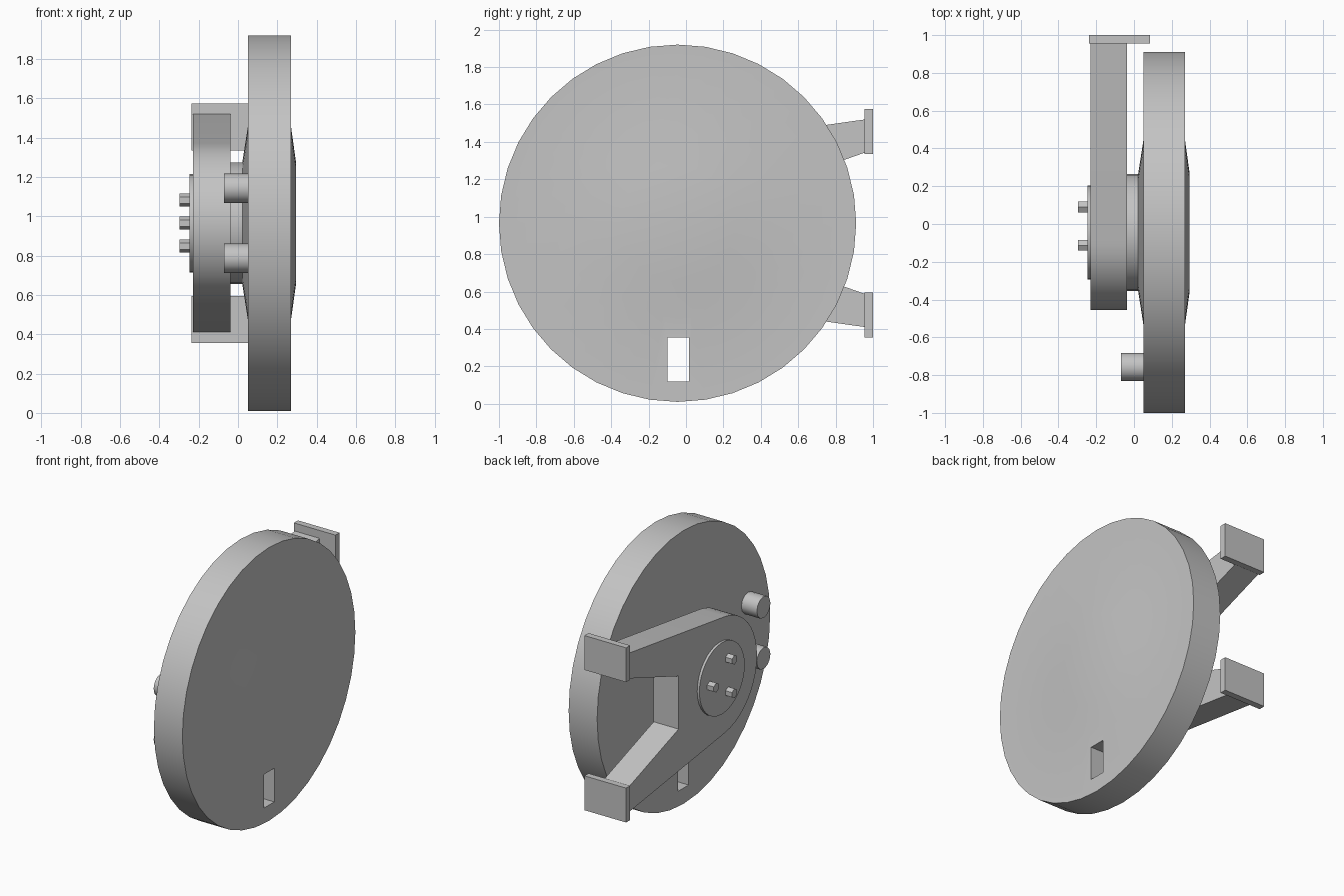
import bpy, bmesh
from math import sin, cos, pi, radians

cube = bpy.data.objects.get("Cube")
if cube:
    bpy.data.objects.remove(cube, do_unlink=True)

CY, CZ = -0.045, 0.965   # common axle line, parallel to x

grey = bpy.data.materials.new("plain grey")
grey.use_nodes = True
grey.diffuse_color = (0.55, 0.55, 0.55, 1)
grey.node_tree.nodes["Principled BSDF"].inputs["Base Color"].default_value = (0.55, 0.55, 0.55, 1)


def finish(name, bm):
    bmesh.ops.recalc_face_normals(bm, faces=bm.faces)
    mesh = bpy.data.meshes.new(name)
    bm.to_mesh(mesh)
    bm.free()
    mesh.materials.append(grey)
    ob = bpy.data.objects.new(name, mesh)
    bpy.context.collection.objects.link(ob)
    return ob


def select(ob):
    bpy.ops.object.select_all(action='DESELECT')
    ob.select_set(True)
    bpy.context.view_layer.objects.active = ob


def smooth(ob, angle=32):
    select(ob)
    bpy.ops.object.shade_smooth_by_angle(angle=radians(angle))


def lathe(name, profile, sides, y=CY, z=CZ):
    """Turn (x, radius) pairs around a line parallel to x, capping both ends."""
    bm = bmesh.new()
    rings = [[bm.verts.new((x, y + r * sin(2 * pi * i / sides), z + r * cos(2 * pi * i / sides)))
              for i in range(sides)] for x, r in profile]
    for a, b in zip(rings, rings[1:]):
        for i in range(sides):
            j = (i + 1) % sides
            bm.faces.new((a[i], a[j], b[j], b[i]))
    bm.faces.new(rings[0])
    bm.faces.new(rings[-1])
    return finish(name, bm)


def prism(name, outline, x0, x1):
    """Extrude a (y, z) outline along x."""
    bm = bmesh.new()
    face = bm.faces.new([bm.verts.new((x0, y, z)) for y, z in outline])
    out = bmesh.ops.extrude_face_region(bm, geom=[face])
    bmesh.ops.translate(bm, vec=(x1 - x0, 0, 0),
                        verts=[v for v in out["geom"] if isinstance(v, bmesh.types.BMVert)])
    return finish(name, bm)


def rectangle(y0, y1, z0, z1):
    return [(y0, z0), (y1, z0), (y1, z1), (y0, z1)]


# Large wheel with a raised centre on both faces
wheel = lathe("wheel", [(0.022, 0.31), (0.05, 0.49), (0.05, 0.955),
                        (0.27, 0.955), (0.27, 0.49), (0.295, 0.31)], 40)

# Slot through the wheel
cutter = prism("slot_cutter", rectangle(-0.1, 0.015, 0.12, 0.355), -0.1, 0.5)
cutter.hide_render = True
cut = wheel.modifiers.new("slot", 'BOOLEAN')
cut.operation = 'DIFFERENCE'
cut.solver = 'EXACT'
cut.object = cutter
select(wheel)
bpy.ops.object.modifier_apply(modifier=cut.name)
bpy.data.objects.remove(cutter, do_unlink=True)
smooth(wheel)

# Axle hub between wheel and bracket
smooth(lathe("hub", [(-0.05, 0.31), (0.03, 0.31)], 32))

# Forked bracket: round nose, two spreading arms, straight inner wall
half_arm = [(0.41, 0.185), (0.957, 0.378), (0.957, 0.555)]
steps = 20
nose = [(CY + 0.41 * cos(a), CZ + 0.41 * sin(a))
        for a in (radians(98 + 164 * i / steps) for i in range(steps + 1))]
outline = ([(y, CZ + h) for y, h in half_arm] + nose
           + [(y, CZ - h) for y, h in reversed(half_arm)])
smooth(prism("fork_bracket", outline, -0.23, -0.037), 20)

# Mounting plates on the arm ends
for label, z in (("upper", 1.455), ("lower", 0.475)):
    prism(label + "_mounting_plate", rectangle(0.955, 1.0, z - 0.12, z + 0.12), -0.237, 0.085)

# Round cover with three bolts
smooth(lathe("cover", [(-0.247, 0.25), (-0.225, 0.25)], 32))
for i in range(3):
    a = 2 * pi * i / 3
    lathe(f"bolt_{i + 1}", [(-0.297, 0.033), (-0.24, 0.033)], 6,
          CY + 0.135 * cos(a), CZ + 0.135 * sin(a))

# Knobs near the wheel's front edge
for label, z in (("upper", 1.143), ("lower", 0.787)):
    smooth(lathe(label + "_knob", [(-0.07, 0.075), (0.06, 0.075)], 12, -0.757, z))
